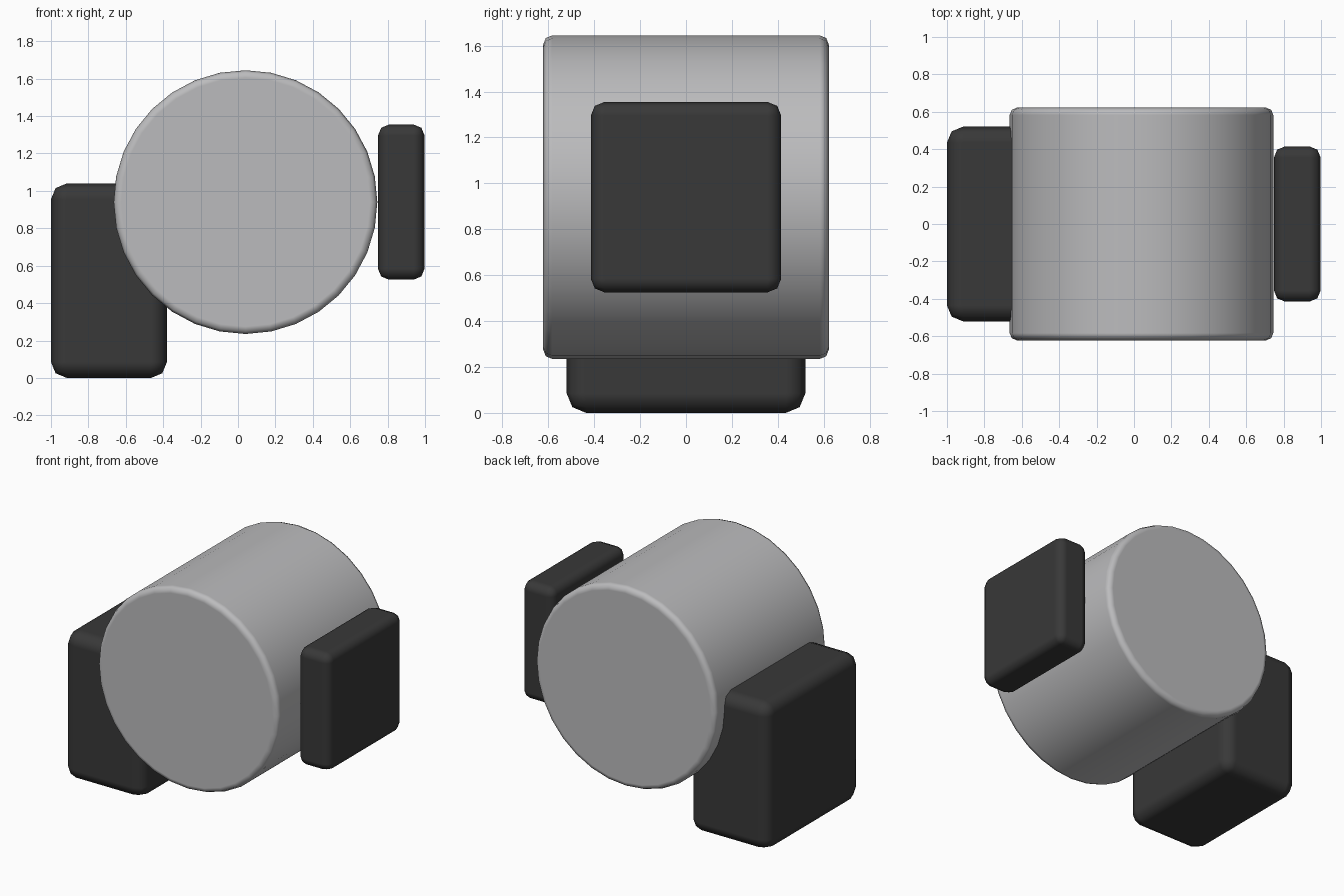
import bpy
from math import pi, radians

cube = bpy.data.objects.get("Cube")
if cube:
    bpy.data.objects.remove(cube, do_unlink=True)


def material(name, colour):
    mat = bpy.data.materials.new(name)
    mat.use_nodes = True
    mat.diffuse_color = colour
    mat.node_tree.nodes["Principled BSDF"].inputs["Base Color"].default_value = colour
    return mat


grey = material("light grey", (0.5, 0.5, 0.51, 1))
dark = material("dark grey", (0.04, 0.04, 0.04, 1))


def finish(name, mat, bevel):
    """Name the new part, colour it and round its sharp edges."""
    obj = bpy.context.object
    obj.name = obj.data.name = name
    obj.data.materials.append(mat)
    bpy.ops.object.transform_apply(location=False, rotation=True, scale=True)
    bpy.ops.object.shade_smooth()
    mod = obj.modifiers.new("rounded edges", "BEVEL")
    mod.width = bevel
    mod.segments = 2
    mod.limit_method = "ANGLE"
    mod.angle_limit = radians(30)
    mod.harden_normals = True


def block(name, centre, size, bevel):
    bpy.ops.mesh.primitive_cube_add(size=1, location=centre)
    bpy.context.object.scale = size
    finish(name, dark, bevel)


# Drum lying along the front-to-back axis
bpy.ops.mesh.primitive_cylinder_add(vertices=32, radius=0.705, depth=1.245,
                                    location=(0.04, 0, 0.94), rotation=(pi / 2, 0, 0))
finish("drum", grey, 0.04)

# Base block on the right, side block on the left
block("base_block", (-0.69, 0, 0.52), (0.62, 1.04, 1.04), 0.085)
block("side_block", (0.873, 0, 0.94), (0.25, 0.83, 0.83), 0.06)
